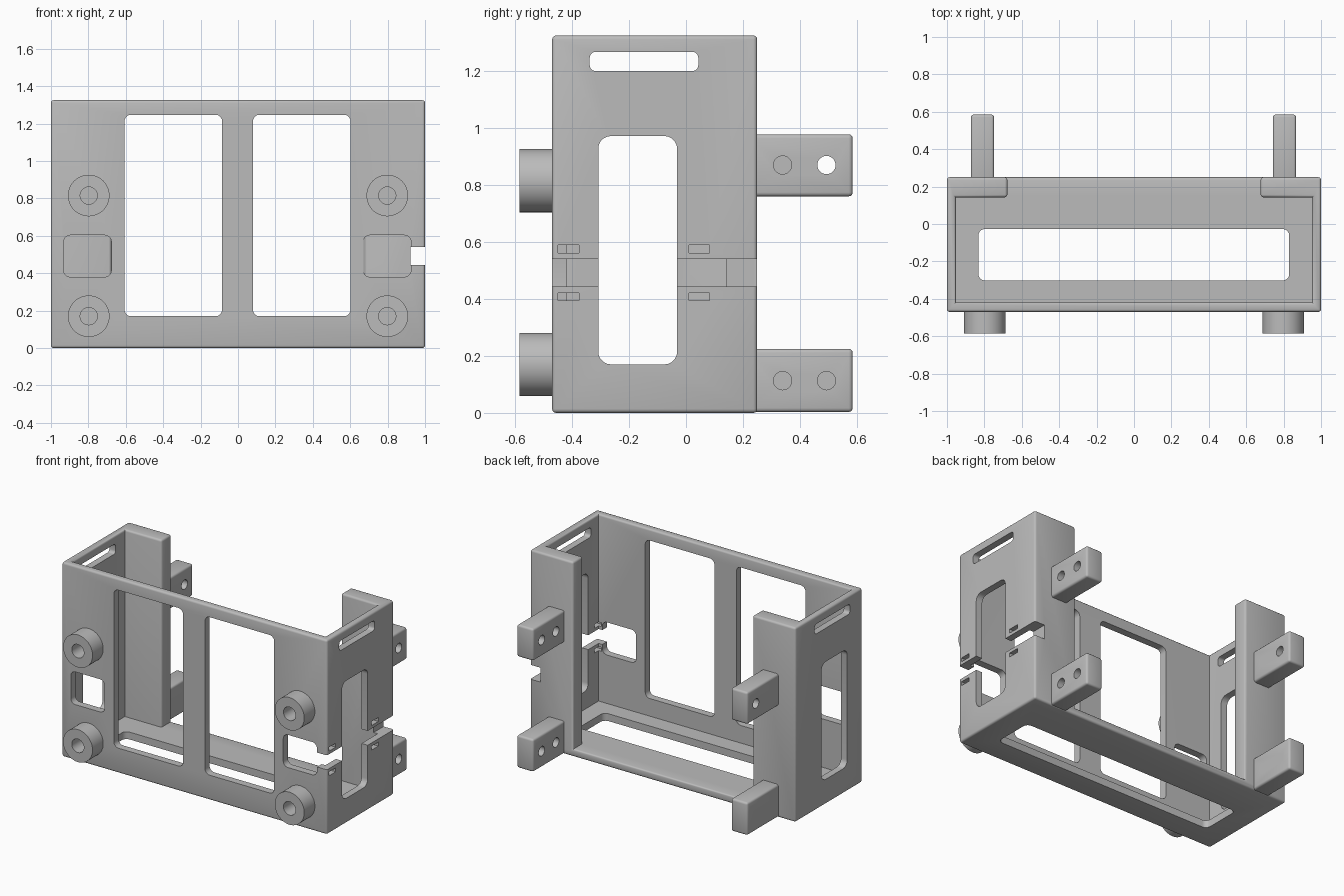
import bpy, bmesh, math
from mathutils import Matrix, Vector

if "Cube" in bpy.data.objects:
    bpy.data.objects.remove(bpy.data.objects["Cube"])

grey = bpy.data.materials.new("plain grey")
grey.diffuse_color = (0.5, 0.5, 0.5, 1)
grey.use_nodes = True
grey.node_tree.nodes["Principled BSDF"].inputs["Base Color"].default_value = grey.diffuse_color


def make(name, bm):
    bmesh.ops.recalc_face_normals(bm, faces=bm.faces)
    me = bpy.data.meshes.new(name)
    bm.to_mesh(me)
    bm.free()
    me.materials.append(grey)
    ob = bpy.data.objects.new(name, me)
    bpy.context.collection.objects.link(ob)
    return ob


def box(name, lo, hi, axis=None, radius=0.0):
    """Box between two corners; edges along one axis may be rounded."""
    bm = bmesh.new()
    bmesh.ops.create_cube(bm, size=1)
    lo, hi = Vector(lo), Vector(hi)
    for v in bm.verts:
        v.co = Vector([lo[i] + (v.co[i] + 0.5) * (hi[i] - lo[i]) for i in range(3)])
    if radius:
        edges = [e for e in bm.edges if axis is None or
                 abs((e.verts[0].co - e.verts[1].co)[axis]) > 1e-4]
        bmesh.ops.bevel(bm, geom=edges, offset=radius, segments=5 if axis is not None else 3,
                        profile=0.5, affect='EDGES')
    return make(name, bm)


def cylinder(name, centre, radius, length, axis, sides=48):
    bm = bmesh.new()
    bmesh.ops.create_cone(bm, cap_ends=True, segments=sides, radius1=radius,
                          radius2=radius, depth=length)
    rot = Matrix.Rotation(math.pi / 2, 4, 'Y' if axis == 0 else 'X')
    bm.transform(Matrix.Translation(centre) @ rot)
    return make(name, bm)


def cut(target, cutter):
    mod = target.modifiers.new("cut", 'BOOLEAN')
    mod.operation, mod.solver, mod.object = 'DIFFERENCE', 'EXACT', cutter
    bpy.context.view_layer.objects.active = target
    bpy.ops.object.modifier_apply(modifier=mod.name)
    bpy.data.objects.remove(cutter)


def smooth(ob):
    bpy.ops.object.select_all(action='DESELECT')
    ob.select_set(True)
    bpy.context.view_layer.objects.active = ob
    bpy.ops.object.shade_smooth_by_angle(angle=math.radians(32))


# Frame: open-topped tray with back flanges, outer edges rounded
frame = box("frame", (-1, -0.47, 0), (1, 0.25, 1.325))
cut(frame, box("cavity", (-0.953, -0.42, 0.05), (0.953, 0.143, 2)))
cut(frame, box("back_opening", (-0.677, 0, 0.05), (0.677, 1, 2)))
bm = bmesh.new()
bm.from_mesh(frame.data)
bmesh.ops.remove_doubles(bm, verts=bm.verts, dist=1e-4)
bmesh.ops.dissolve_limit(bm, angle_limit=0.02, verts=bm.verts, edges=bm.edges)
rim = [e for e in bm.edges if len(e.link_faces) == 2 and e.calc_face_angle_signed() > 0.5]
bmesh.ops.bevel(bm, geom=rim, offset=0.014, segments=3, profile=0.5, affect='EDGES')
bm.to_mesh(frame.data)
bm.free()

# Front windows and small square openings
for x0, x1, z0, z1 in ((-0.607, -0.085, 0.17, 1.247), (0.08, 0.602, 0.17, 1.247),
                       (-0.932, -0.677, 0.38, 0.603), (0.67, 0.925, 0.38, 0.603)):
    cut(frame, box("window", (x0, -0.6, z0), (x1, -0.3, z1), 1, 0.035))

# Floor window
cut(frame, box("floor_window", (-0.832, -0.302, -0.2), (0.83, -0.027, 0.2), 2, 0.035))

# Side windows and strap slots, through both sides
cut(frame, box("side_window", (-1.2, -0.308, 0.17), (1.2, -0.031, 0.972), 0, 0.045))
cut(frame, box("strap_slot", (-1.2, -0.338, 1.2), (1.2, 0.043, 1.267), 0, 0.02))

# Cable channel and tie holes on the right side
cut(frame, box("channel", (0.923, -0.7, 0.443), (1.2, 0.5, 0.541)))
for y0 in (-0.449, 0.01):
    for z0 in (0.394, 0.562):
        cut(frame, box("tie_hole", (0.93, y0, z0), (1.2, y0 + 0.073, z0 + 0.027)))
smooth(frame)

# Round feet with blind screw holes, and drilled mounting tabs
for side, sx in (("left", -1), ("right", 1)):
    for level, zc in (("lower", 0.17), ("upper", 0.815)):
        foot = cylinder(f"{side}_{level}_foot", (sx * 0.798, -0.525, zc), 0.111, 0.12, 1)
        cut(foot, cylinder("screw_hole", (sx * 0.798, -0.575, zc), 0.046, 0.19, 1, 32))
        smooth(foot)
    x0 = -0.872 if sx < 0 else 0.743
    for level, z0, h in (("lower", 0.003, 0.222), ("upper", 0.76, 0.218)):
        tab = box(f"{side}_{level}_tab", (x0, 0.2, z0), (x0 + 0.124, 0.585, z0 + h), None, 0.014)
        for y in (0.339, 0.493):
            cut(tab, cylinder("bolt_hole", (x0 + 0.06, y, z0 + 0.11), 0.032, 0.4, 0, 32))
        smooth(tab)
